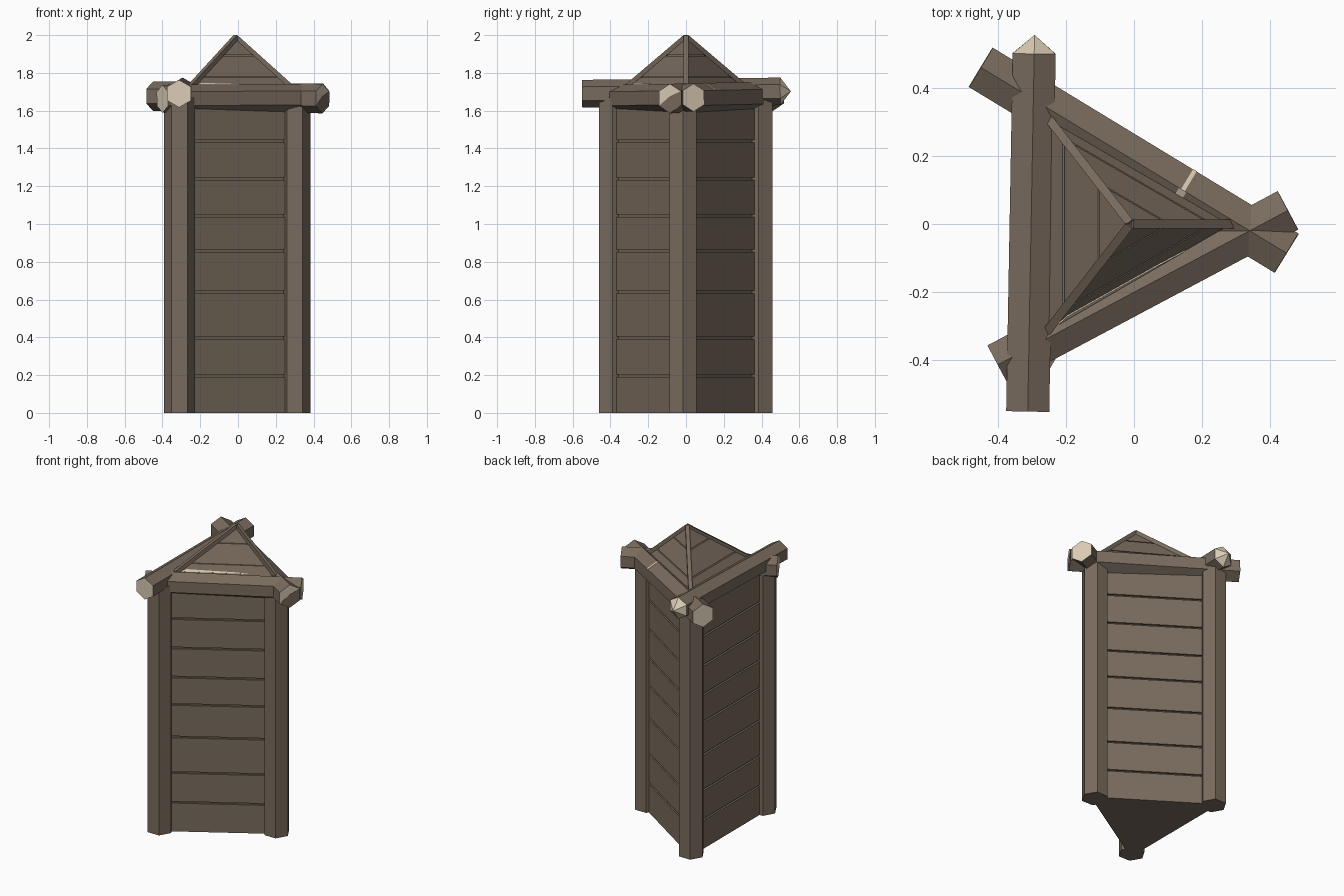
import bpy, bmesh, math
from mathutils import Vector as V

if "Cube" in bpy.data.objects:
    bpy.data.objects.remove(bpy.data.objects["Cube"])


def material(name, rgb):
    m = bpy.data.materials.new(name)
    m.diffuse_color = (*rgb, 1)
    m.use_nodes = True
    m.node_tree.nodes["Principled BSDF"].inputs["Base Color"].default_value = m.diffuse_color
    return m


BROWN = material("weathered brown wood", (0.19, 0.147, 0.11))
PALE = material("pale cut wood", (0.72, 0.61, 0.47))


def finish(name, bm, mats):
    bmesh.ops.recalc_face_normals(bm, faces=bm.faces)
    me = bpy.data.meshes.new(name)
    bm.to_mesh(me)
    bm.free()
    for m in mats:
        me.materials.append(m)
    ob = bpy.data.objects.new(name, me)
    bpy.context.collection.objects.link(ob)
    return ob


def loft(name, ring0, ring1, mats=(BROWN,), end_mat=0, tip=None):
    """Solid between two rings; the far end may rise to a point."""
    bm = bmesh.new()
    a = [bm.verts.new(p) for p in ring0]
    b = [bm.verts.new(p) for p in ring1]
    n = len(a)
    for i in range(n):
        bm.faces.new((a[i], a[(i + 1) % n], b[(i + 1) % n], b[i]))
    ends = [bm.faces.new(a)]
    if tip is None:
        ends.append(bm.faces.new(b))
    else:
        t = bm.verts.new(tip)
        ends += [bm.faces.new((b[i], b[(i + 1) % n], t)) for i in range(n)]
    for f in ends:
        f.material_index = end_mat
    return finish(name, bm, mats)


def ring(c, d, up, r, n, phase=0.0):
    side = d.cross(up).normalized()
    top = side.cross(d).normalized()
    return [c + r * (math.cos(phase + 2 * math.pi * i / n) * top
                     + math.sin(phase + 2 * math.pi * i / n) * side) for i in range(n)]


def bar(name, p0, p1, r, n=6, up=(0, 0, 1), phase=0.0, pale_ends=False, tip=0.0):
    p0, p1 = V(p0), V(p1)
    d = (p1 - p0).normalized()
    return loft(name, ring(p0, d, V(up), r, n, phase), ring(p1, d, V(up), r, n, phase),
                (BROWN, PALE), 1 if pale_ends else 0, p1 + d * tip if tip else None)


# Corner posts
corners = [V((0.30, -0.015, 0)), V((-0.31, 0.385, 0)), V((-0.31, -0.39, 0))]
for name, c in zip(("right", "back_left", "front_left"), corners):
    bar(name + "_post", c, c + V((0, 0, 1.67)), 0.083, up=(1, 0, 0))

# Plank walls: stacked triangular courses around a slightly smaller core
mid = sum(corners, V()) / 3


def tri(scale, z):
    return [mid + (c - mid) * scale + V((0, 0, z)) for c in corners]


loft("wall_core", tri(1.02, 0.004), tri(1.02, 1.70))
seams = [0, 0.197, 0.398, 0.638, 0.858, 1.043, 1.24, 1.438, 1.66]
for i in range(8):
    loft(f"wall_plank_{i + 1}", tri(1.085, seams[i] + (0.006 if i else 0)),
         tri(1.085, seams[i + 1] - 0.006))

# Crossed hexagonal top beams with pale cut ends
bar("left_beam", (-0.312, -0.55, 1.69), (-0.293, 0.5, 1.702), 0.073, pale_ends=True, tip=0.055)
bar("front_beam", (-0.40, -0.413, 1.663), (0.452, 0.04, 1.669), 0.074, pale_ends=True)
bar("back_beam", (-0.45, 0.46, 1.677), (0.447, -0.085, 1.664), 0.078, pale_ends=True)

# Broken corner on the back beam's right end, left in weathered wood
e = V((0.447, -0.085, 1.664))
d = V((0.897, -0.545, -0.013)).normalized()
hexa = ring(e + d * 0.002, d, V((0, 0, 1)), 0.077, 6)
chip = [hexa[2], hexa[3], hexa[4], hexa[5], e + V((0, 0, 0.012)) + d * 0.002]
loft("beam_end_weathering", [p - d * 0.006 for p in chip], chip)

# Three-sided plank roof
apex = V((-0.01, 0, 1.996))
base = [V((0.285, 0, 1.728)), V((-0.253, 0.312, 1.728)), V((-0.253, -0.312, 1.728))]


def roof_ring(t, drop=0.0):
    return [apex + (b - apex) * t - V((0, 0, drop)) for b in base]


loft("roof_core", roof_ring(0.99, 0.016), roof_ring(0.02, 0.016))
for i, (t0, t1) in enumerate(((0.01, 0.375), (0.395, 0.80), (0.82, 1.0))):
    loft(f"roof_plank_{i + 1}", roof_ring(t1), roof_ring(t0))

# Ridge poles
for name, b in zip(("right", "back_left", "front_left"), base):
    end = apex + (b - apex) * 1.03
    bar(name + "_ridge", apex - V((0, 0, 0.007)), end - V((0, 0, 0.004)), 0.018, 4,
        phase=math.pi / 4)


# Pale splintered wood: thin plates on the front roof edge and the back beam
def roof_point(u, t):
    return apex + (base[2].lerp(base[0], u) - apex) * t


out = (base[0] - apex).cross(base[2] - apex).normalized()
if out.z < 0:
    out = -out
edge = [roof_point(u, t) for u, t in ((0.05, 0.99), (0.75, 0.99), (0.6, 0.965), (0.08, 0.935))]
loft("roof_splinter", [p - out * 0.003 for p in edge], [p + out * 0.004 for p in edge])
bpy.data.objects["roof_splinter"].data.materials[0] = PALE

b0, b1 = V((-0.45, 0.46, 1.677)), V((0.447, -0.085, 1.664))
bd = (b1 - b0).normalized()
for name, k, ts in (("inner", 5, (0.655, 0.667)), ("outer", 0, (0.648, 0.672))):
    h = [ring(b0.lerp(b1, t), bd, V((0, 0, 1)), 0.0795, 6) for t in ts]
    # each plate covers one upper facet of the beam
    quad = [h[0][k], h[1][k], h[1][(k + 1) % 6], h[0][(k + 1) % 6]]
    axis = b0.lerp(b1, sum(ts) / 2)
    inner = [p + (axis - p) * 0.06 for p in quad]
    ob = loft("beam_splinter_" + name, inner, quad)
    ob.data.materials[0] = PALE
